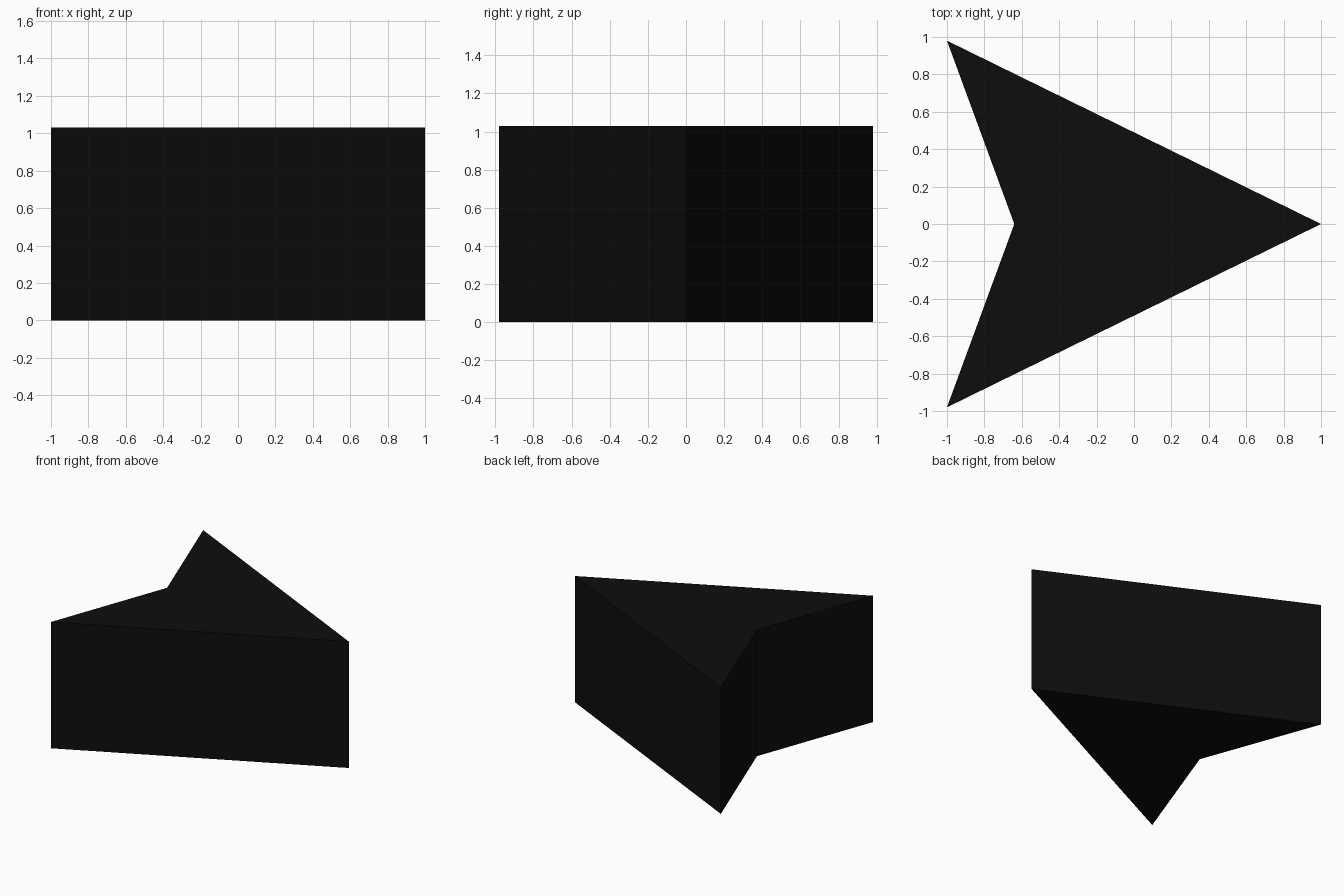
import bpy, bmesh

if "Cube" in bpy.data.objects:
    bpy.data.objects.remove(bpy.data.objects["Cube"])

HEIGHT = 1.03

# arrowhead outline, counter-clockwise from the tip
outline = [(1.0, 0.0), (-1.0, 0.98), (-0.64, 0.0), (-1.0, -0.98)]

# extrude the outline into a solid prism
bm = bmesh.new()
base = bm.faces.new([bm.verts.new((x, y, 0)) for x, y in outline])
top = bmesh.ops.extrude_face_region(bm, geom=[base], use_keep_orig=True)
bmesh.ops.translate(bm, vec=(0, 0, HEIGHT),
                    verts=[v for v in top["geom"] if isinstance(v, bmesh.types.BMVert)])
bmesh.ops.recalc_face_normals(bm, faces=bm.faces)

mesh = bpy.data.meshes.new("arrowhead_block")
bm.to_mesh(mesh)
bm.free()
block = bpy.data.objects.new("arrowhead_block", mesh)
bpy.context.collection.objects.link(block)

# near-black finish
black = bpy.data.materials.new("black")
black.diffuse_color = (0.004, 0.004, 0.004, 1)
black.use_nodes = True
black.node_tree.nodes["Principled BSDF"].inputs["Base Color"].default_value = black.diffuse_color
mesh.materials.append(black)
